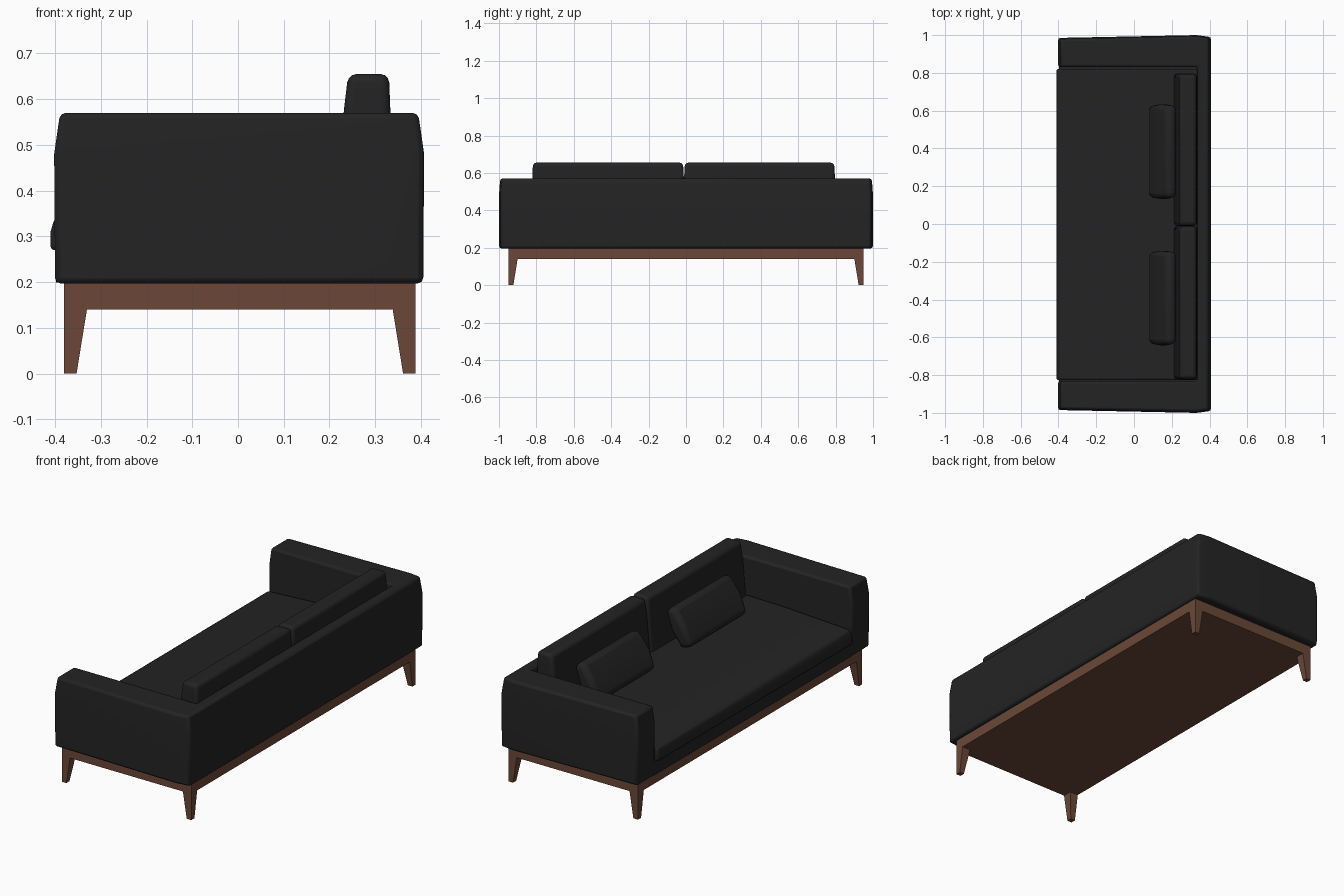
import bpy, bmesh, math
from mathutils import Matrix

if "Cube" in bpy.data.objects:
    bpy.data.objects.remove(bpy.data.objects["Cube"])


def material(name, rgb):
    m = bpy.data.materials.new(name)
    m.diffuse_color = (*rgb, 1)
    m.use_nodes = True
    m.node_tree.nodes["Principled BSDF"].inputs["Base Color"].default_value = m.diffuse_color
    return m


BLACK = material("black fabric", (0.017, 0.017, 0.017))
WOOD = material("brown wood", (0.145, 0.064, 0.038))


def loft(name, rings, mat, bevel=0.0, segs=2):
    """Closed solid through rings that have the same number of points."""
    bm = bmesh.new()
    vs = [[bm.verts.new(p) for p in r] for r in rings]
    n = len(vs[0])
    for a, b in zip(vs, vs[1:]):
        for i in range(n):
            j = (i + 1) % n
            bm.faces.new((a[i], a[j], b[j], b[i]))
    bm.faces.new(vs[0][::-1])
    bm.faces.new(vs[-1])
    bmesh.ops.recalc_face_normals(bm, faces=bm.faces)
    me = bpy.data.meshes.new(name)
    bm.to_mesh(me)
    bm.free()
    me.materials.append(mat)
    ob = bpy.data.objects.new(name, me)
    bpy.context.collection.objects.link(ob)
    if bevel:
        mod = ob.modifiers.new("round", 'BEVEL')
        mod.width, mod.segments = bevel, segs
        mod.limit_method, mod.angle_limit = 'ANGLE', math.radians(40)
        bpy.context.view_layer.objects.active = ob
        ob.select_set(True)
        bpy.ops.object.shade_smooth_by_angle(angle=math.radians(40))
        ob.select_set(False)
    return ob


def rect(x0, x1, y0, y1, z):
    return [(x0, y0, z), (x1, y0, z), (x1, y1, z), (x0, y1, z)]


def box(name, x0, x1, y0, y1, z0, z1, mat, bevel=0.0, segs=2):
    return loft(name, [rect(x0, x1, y0, y1, z0), rect(x0, x1, y0, y1, z1)], mat, bevel, segs)


# Wooden frame and tapered corner legs
box("wood_frame", -0.38, 0.388, -0.95, 0.95, 0.14, 0.202, WOOD)
for xe, sx in ((-0.38, 1), (0.388, -1)):
    for ye, sy in ((-0.95, 1), (0.95, -1)):
        loft("leg", [rect(xe, xe + sx * 0.027, ye, ye + sy * 0.027, 0),
                     rect(xe, xe + sx * 0.05, ye, ye + sy * 0.05, 0.142)], WOOD)


# U-shaped shell: arms and back, leaning in slightly near the top
def shell_ring(z, d):
    half = [(-0.402 + d, 0.832), (-0.402 + d, 0.985 - d / 2),
            (0.33, 1.0 - d / 2), (0.407 - d, 0.99 - d / 2)]
    inner = (0.335, 0.832)
    pts = [inner] + half
    return [(x, y, z) for x, y in pts] + [(x, -y, z) for x, y in reversed(pts)]


loft("arms_and_back", [shell_ring(0.197, 0.002), shell_ring(0.48, 0),
                       shell_ring(0.57, 0.013)], BLACK, 0.012)

# Deck under the seat
box("seat_deck", -0.398, 0.345, -0.84, 0.84, 0.199, 0.275, BLACK)

# Seat cushion, rising slightly to the back
profile = [(-0.41, 0.27), (-0.41, 0.31), (-0.402, 0.337), (-0.385, 0.346),
           (0.0, 0.366), (0.335, 0.372), (0.335, 0.27)]
loft("seat_cushion", [[(x, y, z) for x, z in profile] for y in (-0.826, 0.82)],
     BLACK, 0.008)

# Two back cushions with a sloping front
for y0, y1 in ((-0.822, -0.012), (-0.01, 0.796)):
    loft("back_cushion", [rect(0.21, 0.333, y0, y1, 0.35),
                          rect(0.232, 0.333, y0, y1, 0.58),
                          rect(0.241, 0.33, y0 + 0.004, y1 - 0.004, 0.655)],
         BLACK, 0.018, 3)

# Two loose pillows leaning on the back cushions
for yc in (-0.392, 0.383):
    p = loft("throw_pillow", [rect(-0.036, 0.036, -0.243, 0.243, -0.108),
                              rect(-0.045, 0.045, -0.25, 0.25, 0),
                              rect(-0.03, 0.03, -0.243, 0.243, 0.105)],
             BLACK, 0.026, 3)
    p.matrix_world = Matrix.Translation((0.155, yc, 0.462)) @ Matrix.Rotation(math.radians(28), 4, 'Y')
